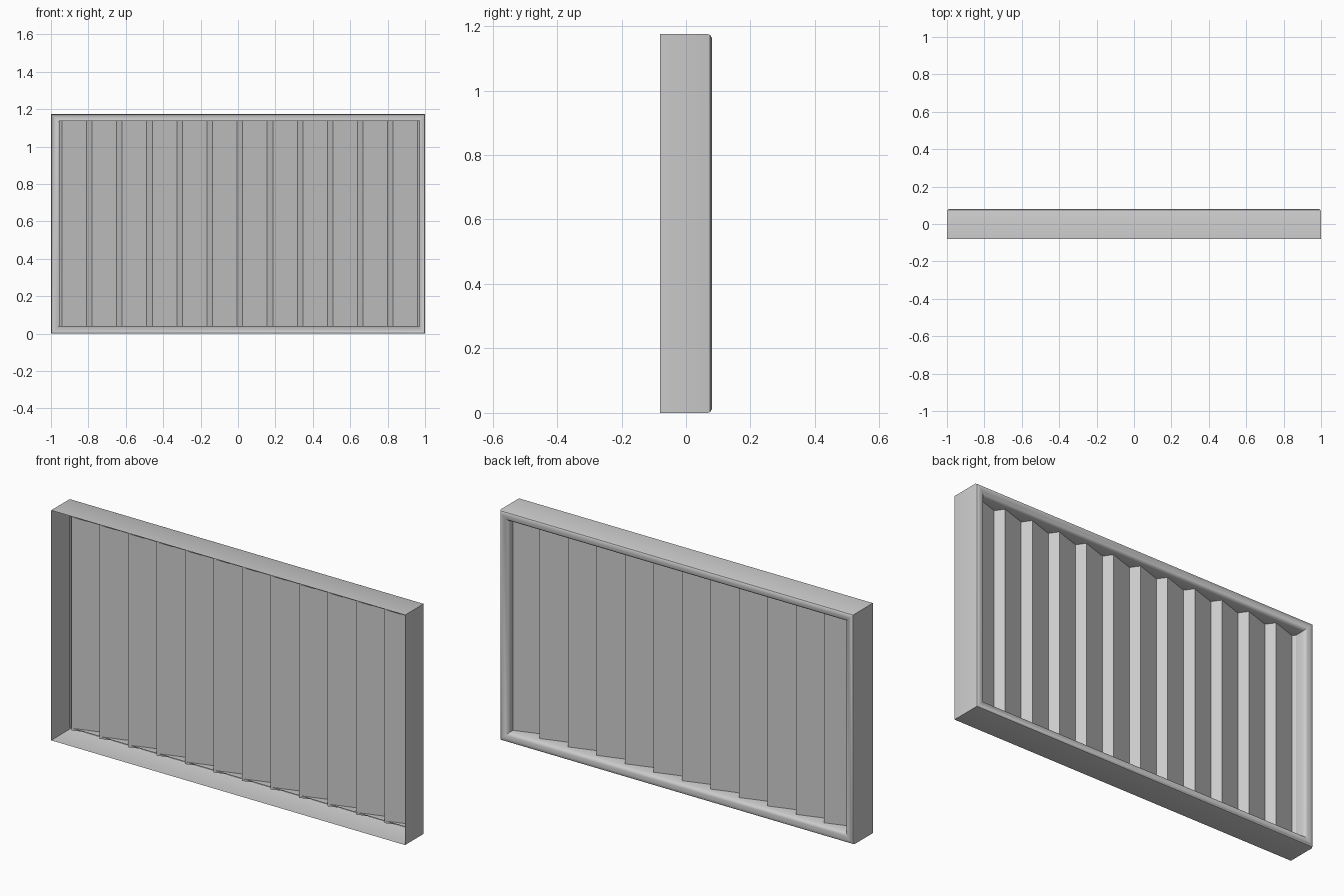
import bpy, bmesh

if "Cube" in bpy.data.objects:
    bpy.data.objects.remove(bpy.data.objects["Cube"])

W, H = 1.0, 1.175  # half width, full height


def make_object(name, rings, closed, angle):
    """Skin a list of equal-length point rows into a sheet."""
    bm = bmesh.new()
    rows = [[bm.verts.new(p) for p in ring] for ring in rings]
    for a, b in zip(rows, rows[1:]):
        n = len(a)
        for i in range(n if closed else n - 1):
            j = (i + 1) % n
            bm.faces.new((a[i], a[j], b[j], b[i]))
    me = bpy.data.meshes.new(name)
    bm.to_mesh(me)
    bm.free()
    ob = bpy.data.objects.new(name, me)
    bpy.context.collection.objects.link(ob)
    bpy.ops.object.select_all(action='DESELECT')
    ob.select_set(True)
    bpy.context.view_layer.objects.active = ob
    bpy.ops.object.shade_smooth_by_angle(angle=angle)
    return ob


# Hollow frame: (inset, depth) profile swept round the rectangle, open at front
profile = [(0, -.08), (0, .068), (.003, .075), (.011, .08), (.02, .08),
           (.033, .077), (.043, .07), (.048, .06), (.048, 0)]
rings = [[(-W + m, y, m), (-W + m, y, H - m), (W - m, y, H - m), (W - m, y, m)]
         for m, y in profile]
make_object("frame", rings, True, 0.6)

# Pleated panel: wide shallow faces joined by narrow steep returns
PITCH, STEEP = .161, .03
VALLEY, CREST = -.002, .041
LEFT, RIGHT = -.957, .973


def depth(x):
    t = (x - .025) % PITCH
    wide = PITCH - STEEP
    f = t / wide if t < wide else (PITCH - t) / STEEP
    return VALLEY + (CREST - VALLEY) * f


xs = [LEFT, RIGHT]
for k in range(-7, 8):
    b = .025 + k * PITCH
    xs += [x for x in (b - STEEP, b) if LEFT < x < RIGHT]
xs.sort()
rows = [[(x, depth(x), z) for x in xs] for z in (.037, 1.14)]
make_object("pleated_panel", rows, False, 0.2)
